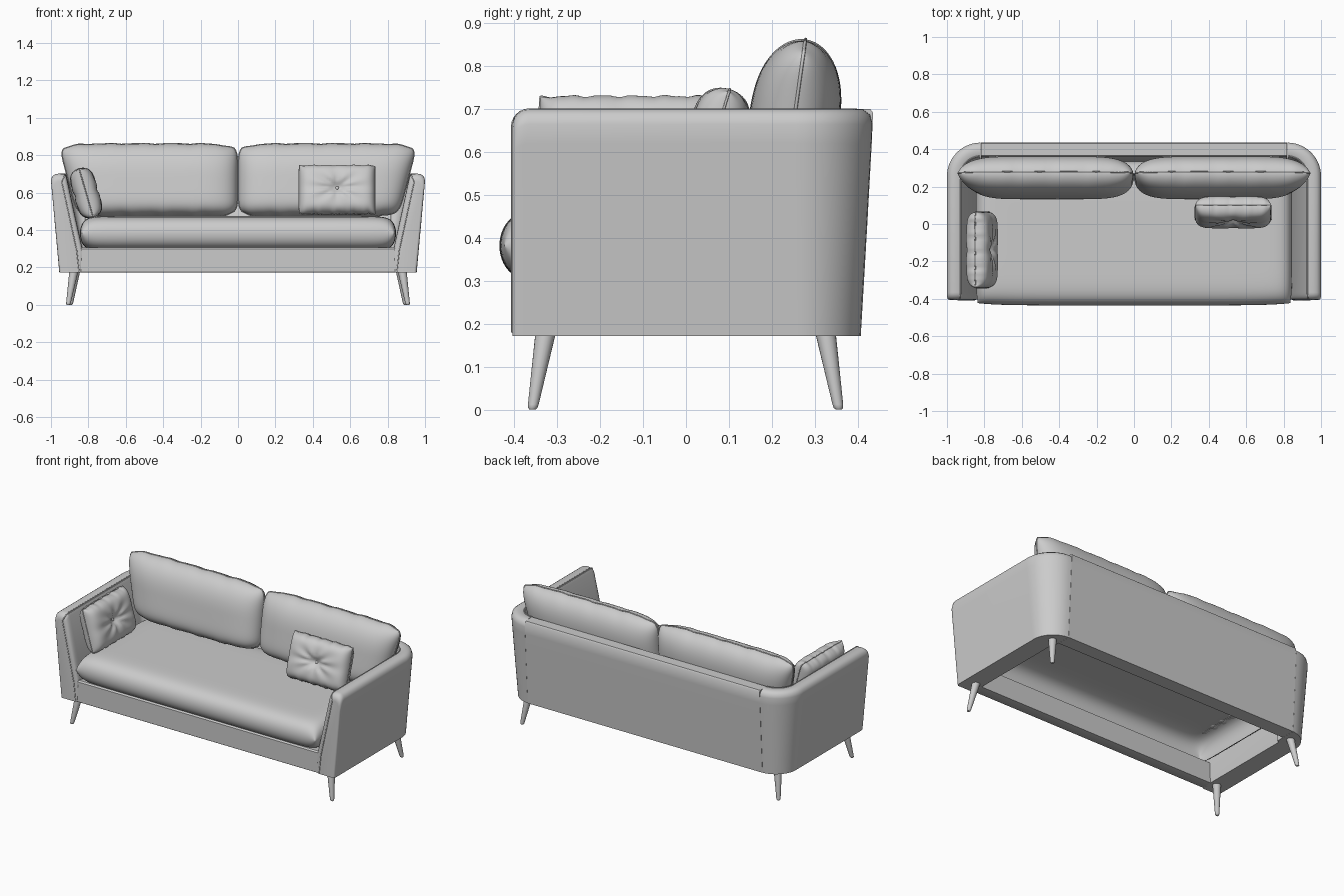
import bpy, bmesh
from math import sin, cos, pi, radians, sqrt, exp, atan2
from mathutils import Matrix, Vector

if "Cube" in bpy.data.objects:
    bpy.data.objects.remove(bpy.data.objects["Cube"])


def finish(name, bm, angle=40):
    bmesh.ops.remove_doubles(bm, verts=bm.verts, dist=1e-5)
    bmesh.ops.recalc_face_normals(bm, faces=bm.faces)
    me = bpy.data.meshes.new(name)
    bm.to_mesh(me)
    bm.free()
    for p in me.polygons:
        p.use_smooth = True
    me.set_sharp_from_angle(angle=radians(angle))
    ob = bpy.data.objects.new(name, me)
    bpy.context.collection.objects.link(ob)
    return ob


def loft(name, rings, angle=40):
    """Skin a list of closed rings and cap both ends."""
    bm = bmesh.new()
    vs = [[bm.verts.new(p) for p in r] for r in rings]
    n = len(rings[0])
    for a, b in zip(vs, vs[1:]):
        for i in range(n):
            j = (i + 1) % n
            bm.faces.new((a[i], a[j], b[j], b[i]))
    bm.faces.new(vs[0])
    bm.faces.new(vs[-1])
    return finish(name, bm, angle)


def piping(name, pts, r, cyclic=False):
    cu = bpy.data.curves.new(name, 'CURVE')
    cu.dimensions = '3D'
    cu.bevel_depth = r
    cu.bevel_resolution = 1
    cu.use_fill_caps = True
    sp = cu.splines.new('POLY')
    sp.points.add(len(pts) - 1)
    for p, q in zip(sp.points, pts):
        p.co = (*q, 1)
    sp.use_cyclic_u = cyclic
    bpy.context.collection.objects.link(bpy.data.objects.new(name, cu))


def cushion(name, mat, hx, hz, t, nx, nz, trim, slant=0, tuft=0, wave=0, pipe=0.004, res=48, low_nz=None, hole=None):
    """Puffy cushion: local x wide, y thick, z tall. hole leaves the lower (-y) face open."""
    def point(u, v, s):
        n = low_nz if low_nz and v < 0 else nz
        f = sqrt(max(0, (1 - abs(u) ** nx) * (1 - abs(v) ** n)))
        # buttoned centre with radiating creases
        r2 = (u * u + v * v)
        f *= 1 - tuft * (0.5 * exp(-r2 / 0.05) + 0.09 * (1 + cos(8 * atan2(v, u))) * exp(-r2 / 0.5) * min(1, r2 * 9))
        x = u * (hx - trim[0] * v ** 8) + slant * (1 + u) / 2 * v
        z = v * (hz - trim[1] * u ** 8)
        z += wave * v ** 4 * (sin(17 * u) + 0.6 * sin(31 * u + 1))
        return mat @ Vector((x, s * t * f, z))
    k = [sin(pi / 2 * (2 * i / res - 1)) for i in range(res + 1)]
    bm = bmesh.new()
    for s in (-1, 1):
        g = [[bm.verts.new(point(u, v, s)) for v in k] for u in k]
        for i in range(res):
            for j in range(res):
                inside = hole and abs(k[i] + k[i + 1]) / 2 < hole[0] and abs(k[j] + k[j + 1]) / 2 < hole[1]
                if s > 0 or not inside:
                    bm.faces.new((g[i][j], g[i + 1][j], g[i + 1][j + 1], g[i][j + 1]))
    bmesh.ops.delete(bm, geom=[v for v in bm.verts if not v.link_faces], context='VERTS')
    finish(name, bm, 80)
    if pipe:
        rim = [(u, -1) for u in k[:-1]] + [(1, v) for v in k[:-1]]
        rim += [(-u, 1) for u in k[:-1]] + [(-1, -v) for v in k[:-1]]
        piping(name + "_piping", [point(u, v, 0) for u, v in rim], pipe, True)


T, R = Matrix.Translation, Matrix.Rotation

# Wraparound arms: wedge section (inset from outer line, height) swept round the back corner
SECTION = [(0.045, 0.172), (0.022, 0.42), (0.004, 0.62), (0.0, 0.665), (0.006, 0.687), (0.022, 0.699),
           (0.042, 0.702), (0.066, 0.70), (0.077, 0.695), (0.084, 0.68), (0.17, 0.29), (0.165, 0.172)]
RAD, FRONT, BACK = 0.18, -0.405, 0.435
stations = []          # outer x, y, inward normal, drop of the top, side inset, outward lean
for i in range(7):
    a = i / 6 * pi / 2
    stations.append((1, FRONT + 0.04 * (1 - cos(a)), (-1, 0), 0.04 * (1 - sin(a)), 0.014 * (1 - sin(a)) ** 2, 1))
for i in range(15):
    a = i / 14 * pi / 2
    stations.append((1 - RAD + RAD * cos(a), BACK - RAD + RAD * sin(a), (-cos(a), -sin(a)), 0, 0, 1 - 0.38 * i / 14))


def arm_point(st, d, z, sx):
    x, y, n, drop, inset, lean = st
    if z < 0.65 and d < 0.05:
        d *= lean
    d += inset * (1 if d < 0.05 else -1)
    z = 0.172 + (z - 0.172) * (1 - drop / 0.53)
    return (sx * (x + n[0] * d), y + n[1] * d, z)


for sx, side in ((-1, "left"), (1, "right")):
    loft(side + "_arm", [[arm_point(st, d, z, sx) for d, z in SECTION] for st in stations])
    # seam along the arm top and down its front
    seam = [(sx * 0.85, FRONT, 0.18), (sx * 0.862, FRONT, 0.29)]
    seam += [arm_point(st, 0.072, 0.699, sx) for st in stations]
    piping(side + "_arm_seam", seam, 0.003)

# Back panel between the two corners
PANEL = [(0.4075, 0.172), (0.422, 0.42), (0.433, 0.62), (0.436, 0.692), (0.43, 0.70),
         (0.365, 0.70), (0.358, 0.692), (0.32, 0.172)]
loft("back_panel", [[(x, y, z) for y, z in PANEL] for x in (-0.819, 0.819)])

# Front rail of the open base
RAIL = [(-0.402, 0.175), (-0.402, 0.30), (-0.394, 0.308), (-0.33, 0.30), (-0.33, 0.172), (-0.398, 0.172)]
loft("front_rail", [[(x, y, z) for y, z in RAIL] for x in (-0.86, 0.86)])

# Seat cushion, open underneath
cushion("seat", T((0, -0.05, 0.382)) @ R(pi / 2, 4, 'X'), 0.845, 0.385, 0.092, 28, 9,
        (0.01, 0.012), pipe=0, res=56, hole=(0.94, 0.74))

# Back cushions, leaning back and flaring outward
for sx, side in ((-1, "left"), (1, "right")):
    m = Matrix.Scale(sx, 4, (1, 0, 0)) @ T((0.455, 0.251, 0.666)) @ R(radians(-8), 4, 'X')
    cushion(side + "_back_cushion", m, 0.452, 0.196, 0.106, 6, 2.6, (0.02, 0.025),
            slant=0.045, wave=0.002, low_nz=6)

# Scatter pillows with a button on both faces
for name, m in (("right_pillow", T((0.53, 0.062, 0.615)) @ R(radians(-17), 4, 'X')),
                ("left_pillow", T((-0.812, -0.138, 0.598)) @ R(pi / 2, 4, 'Z') @ R(radians(-16), 4, 'X'))):
    cushion(name, m, 0.203, 0.135, 0.068, 7, 5, (0.002, 0.002), tuft=1, wave=0.002, pipe=0.003)
    for s in (-1, 1):
        bm = bmesh.new()
        bmesh.ops.create_uvsphere(bm, u_segments=12, v_segments=8, radius=0.009,
                                  matrix=m @ T((0, s * 0.036, 0)) @ Matrix.Scale(0.6, 4, (0, 1, 0)))
        finish(name + "_button", bm)

# Splayed tapered legs
for sx, side in ((-1, "left"), (1, "right")):
    for end, top, foot in (("front", (0.878, -0.327), (0.908, -0.358)), ("back", (0.868, 0.325), (0.895, 0.356))):
        rings = []
        for z, r in ((0.18, 0.024), (0.012, 0.0125), (0.004, 0.011), (0, 0.007)):
            f = z / 0.18
            cx, cy = [foot[i] + (top[i] - foot[i]) * f for i in (0, 1)]
            rings.append([(sx * (cx + r * cos(a * pi / 10)), cy + r * sin(a * pi / 10), z) for a in range(20)])
        loft(f"{side}_{end}_leg", rings)
